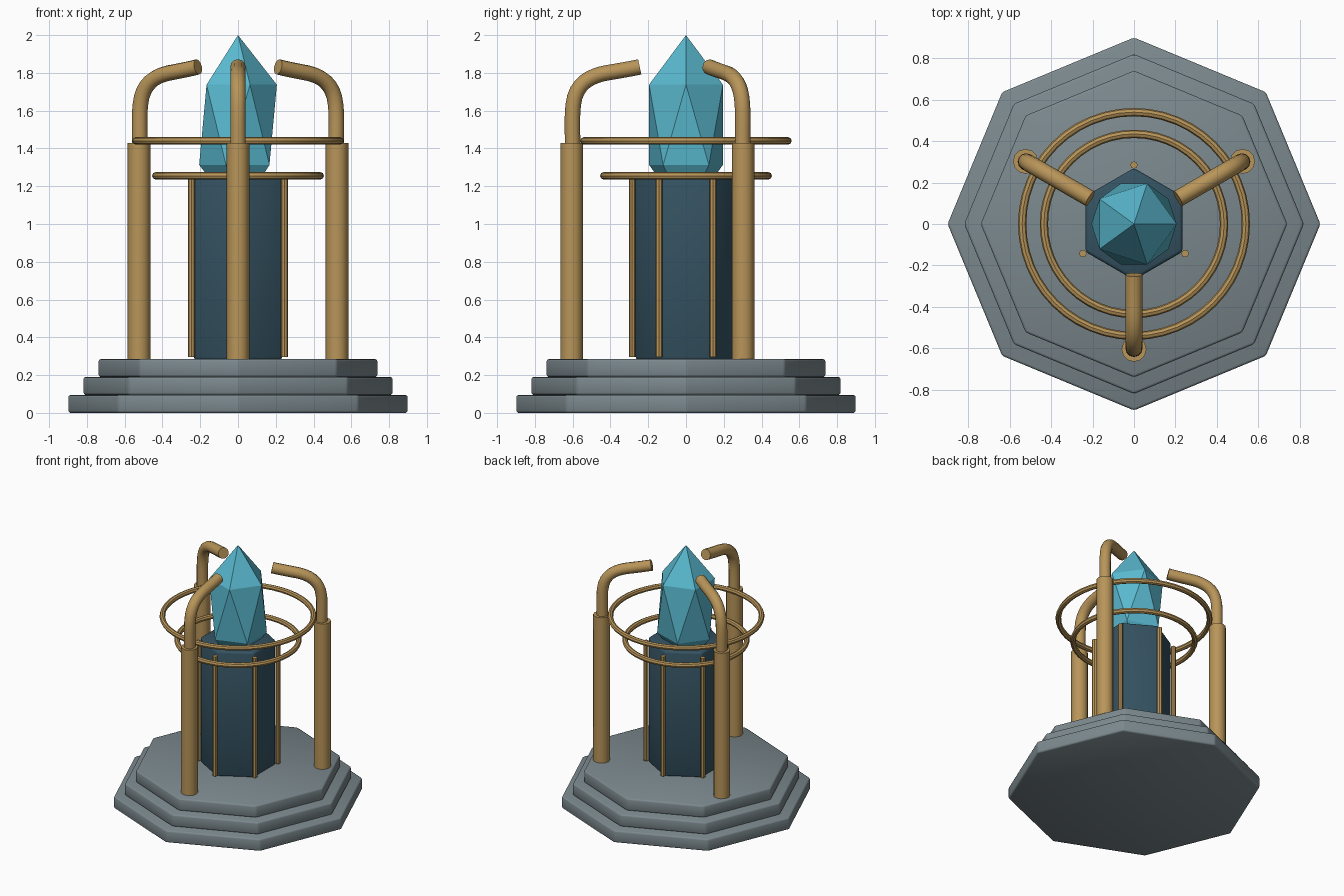
import bpy
from math import cos, sin, pi, radians

if "Cube" in bpy.data.objects:
    bpy.data.objects.remove(bpy.data.objects["Cube"])


def material(name, rgb):
    m = bpy.data.materials.new(name)
    m.diffuse_color = (*rgb, 1)
    m.use_nodes = True
    m.node_tree.nodes["Principled BSDF"].inputs["Base Color"].default_value = m.diffuse_color
    return m


STONE = material("stone", (0.20, 0.25, 0.27))
SLATE = material("slate", (0.035, 0.085, 0.12))
BRASS = material("brass", (0.48, 0.30, 0.10))
GEM = material("gem", (0.10, 0.48, 0.62))


def finish(name, mat, smooth=True):
    ob = bpy.context.object
    ob.name = name
    ob.data.materials.append(mat)
    if smooth:
        bpy.ops.object.shade_smooth_by_angle(angle=radians(40))
    return ob


def prism(name, sides, r, z0, z1, mat, x=0, y=0):
    bpy.ops.mesh.primitive_cylinder_add(vertices=sides, radius=r, depth=z1 - z0,
                                        location=(x, y, (z0 + z1) / 2))
    return finish(name, mat)


def soften(ob, width):
    # rounded slab edges, shaded smoothly all over
    for a in ("sharp_edge", "sharp_face"):
        if a in ob.data.attributes:
            ob.data.attributes.remove(ob.data.attributes[a])
    ob.data.shade_smooth()
    b = ob.modifiers.new("bevel", "BEVEL")
    b.width = width
    b.segments = 2


# Three stepped octagonal slabs
for i in range(3):
    slab = prism(f"base_step_{i + 1}", 8, 0.90 - 0.08 * i, 0.095 * i, 0.095 * (i + 1), STONE)
    soften(slab, 0.012)

# Hexagonal pedestal with a rod along each corner
soften(prism("pedestal", 6, 0.27, 0.28, 1.265, SLATE), 0.015)
for i in range(6):
    a = radians(30 + 60 * i)
    prism(f"pedestal_rod_{i + 1}", 8, 0.018, 0.295, 1.235, BRASS,
          0.285 * cos(a), 0.285 * sin(a))

# Crystal: stretched icosahedron
bpy.ops.mesh.primitive_ico_sphere_add(subdivisions=1, radius=1, location=(0, 0, 1.525))
bpy.context.object.scale = (0.23, 0.23, 0.475)
finish("crystal", GEM, smooth=False)

# Two floating rings
for name, r, z in (("lower_ring", 0.435, 1.255), ("upper_ring", 0.54, 1.44)):
    bpy.ops.mesh.primitive_torus_add(major_radius=r, minor_radius=0.02, major_segments=48,
                                     minor_segments=8, location=(0, 0, z))
    finish(name, BRASS)

# Three posts, each with an arm curving in towards the crystal
# (radius, height) of handle-left, point, handle-right
ARM = [((0.60, 1.32), (0.60, 1.40), (0.60, 1.48)),
       ((0.605, 1.56), (0.597, 1.63), (0.585, 1.75)),
       ((0.50, 1.785), (0.42, 1.80), (0.36, 1.81)),
       ((0.30, 1.82), (0.245, 1.832), (0.20, 1.84))]
for i, deg in enumerate((-90, 30, 150)):
    a = radians(deg)
    prism(f"post_{i + 1}", 12, 0.06, 0.28, 1.43, BRASS, 0.605 * cos(a), 0.605 * sin(a))
    cu = bpy.data.curves.new(f"arm_{i + 1}", "CURVE")
    cu.dimensions = "3D"
    cu.bevel_depth = 0.041
    cu.bevel_resolution = 4
    cu.resolution_u = 8
    cu.use_fill_caps = True
    sp = cu.splines.new("BEZIER")
    sp.bezier_points.add(len(ARM) - 1)
    for p, (l, c, r) in zip(sp.bezier_points, ARM):
        p.handle_left_type = p.handle_right_type = "FREE"
        p.handle_left, p.co, p.handle_right = [(q[0], 0, q[1]) for q in (l, c, r)]
    cu.materials.append(BRASS)
    ob = bpy.data.objects.new(f"arm_{i + 1}", cu)
    ob.rotation_euler.z = a
    bpy.context.collection.objects.link(ob)
